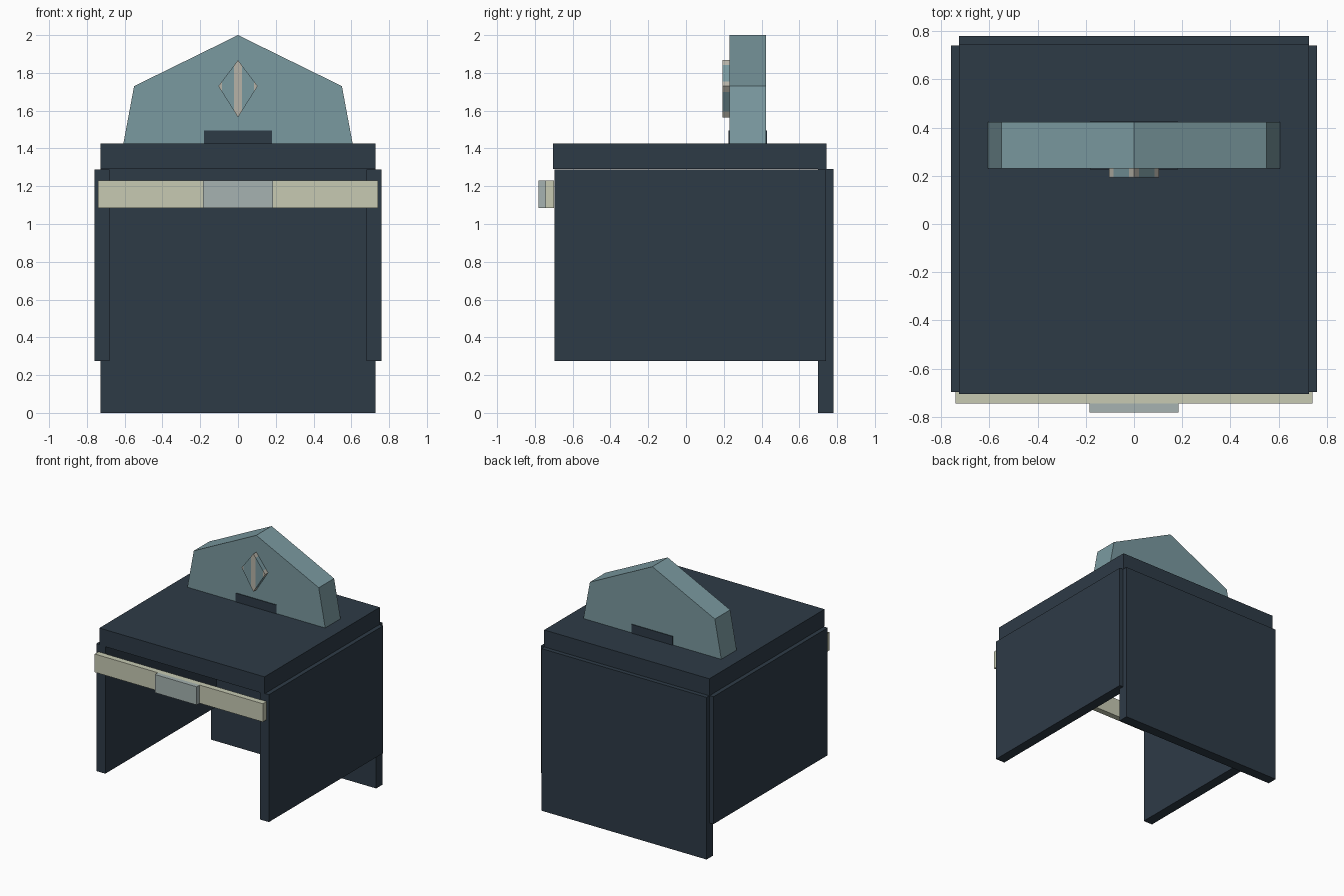
import bpy, bmesh
from mathutils import Vector

if "Cube" in bpy.data.objects:
    bpy.data.objects.remove(bpy.data.objects["Cube"])


def material(name, rgb):
    m = bpy.data.materials.new(name)
    m.diffuse_color = (*rgb, 1)
    m.use_nodes = True
    m.node_tree.nodes["Principled BSDF"].inputs["Base Color"].default_value = m.diffuse_color
    return m


NAVY = material("dark_navy", (0.027, 0.043, 0.062))
TEAL = material("dusty_teal", (0.195, 0.32, 0.35))
CREAM = material("cream", (0.57, 0.59, 0.45))
GREY = material("pale_grey", (0.38, 0.45, 0.44))
WARM = material("warm_grey", (0.47, 0.45, 0.39))


def prism(name, outline, y0, y1, *mats):
    """Extrude an (x, z) outline along y."""
    bm = bmesh.new()
    face = bm.faces.new([bm.verts.new((x, y0, z)) for x, z in outline])
    ext = bmesh.ops.extrude_face_region(bm, geom=[face], use_keep_orig=True)
    moved = [g for g in ext["geom"] if isinstance(g, bmesh.types.BMVert)]
    bmesh.ops.translate(bm, verts=moved, vec=(0, y1 - y0, 0))
    bmesh.ops.recalc_face_normals(bm, faces=bm.faces)
    mesh = bpy.data.meshes.new(name)
    bm.to_mesh(mesh)
    bm.free()
    for m in mats:
        mesh.materials.append(m)
    ob = bpy.data.objects.new(name, mesh)
    bpy.context.collection.objects.link(ob)
    return ob


def box(name, x0, x1, y0, y1, z0, z1, mat):
    return prism(name, [(x0, z0), (x1, z0), (x1, z1), (x0, z1)], y0, y1, mat)


# Desk carcass
box("desk_top", -0.727, 0.727, -0.705, 0.745, 1.29, 1.425, NAVY)
box("back_panel", -0.727, 0.727, 0.70, 0.78, 0.0, 1.29, NAVY)
for side, a, b in (("left", -0.76, -0.68), ("right", 0.68, 0.76)):
    box(side + "_side_panel", a, b, -0.697, 0.74, 0.275, 1.289, NAVY)

# Front rail and its pull
box("front_rail", -0.74, 0.74, -0.745, -0.698, 1.085, 1.23, CREAM)
box("rail_pull", -0.184, 0.184, -0.782, -0.745, 1.085, 1.23, GREY)

# Gabled upright with a dark slot plate showing on both faces
prism("gabled_upright", [(-0.607, 1.425), (0.607, 1.425), (0.55, 1.73),
                         (0, 2.0), (-0.55, 1.73)], 0.23, 0.423, TEAL)
box("slot_block", -0.18, 0.18, 0.225, 0.428, 1.42, 1.495, NAVY)

# Diamond ornament: cut into bands, with a pale spine and pale side tips
gem = prism("diamond_ornament", [(-0.104, 1.73), (0, 1.565), (0.104, 1.73),
                                 (0, 1.867)], 0.193, 0.23, TEAL, WARM)
bm = bmesh.new()
bm.from_mesh(gem.data)
for x in (-0.085, -0.02, 0.02, 0.085):
    bmesh.ops.bisect_plane(bm, geom=bm.verts[:] + bm.edges[:] + bm.faces[:],
                           plane_co=Vector((x, 0, 0)), plane_no=(1, 0, 0))
for f in bm.faces:
    x = abs(f.calc_center_median().x)
    f.material_index = 1 if x < 0.02 or x > 0.085 else 0
bm.to_mesh(gem.data)
bm.free()
